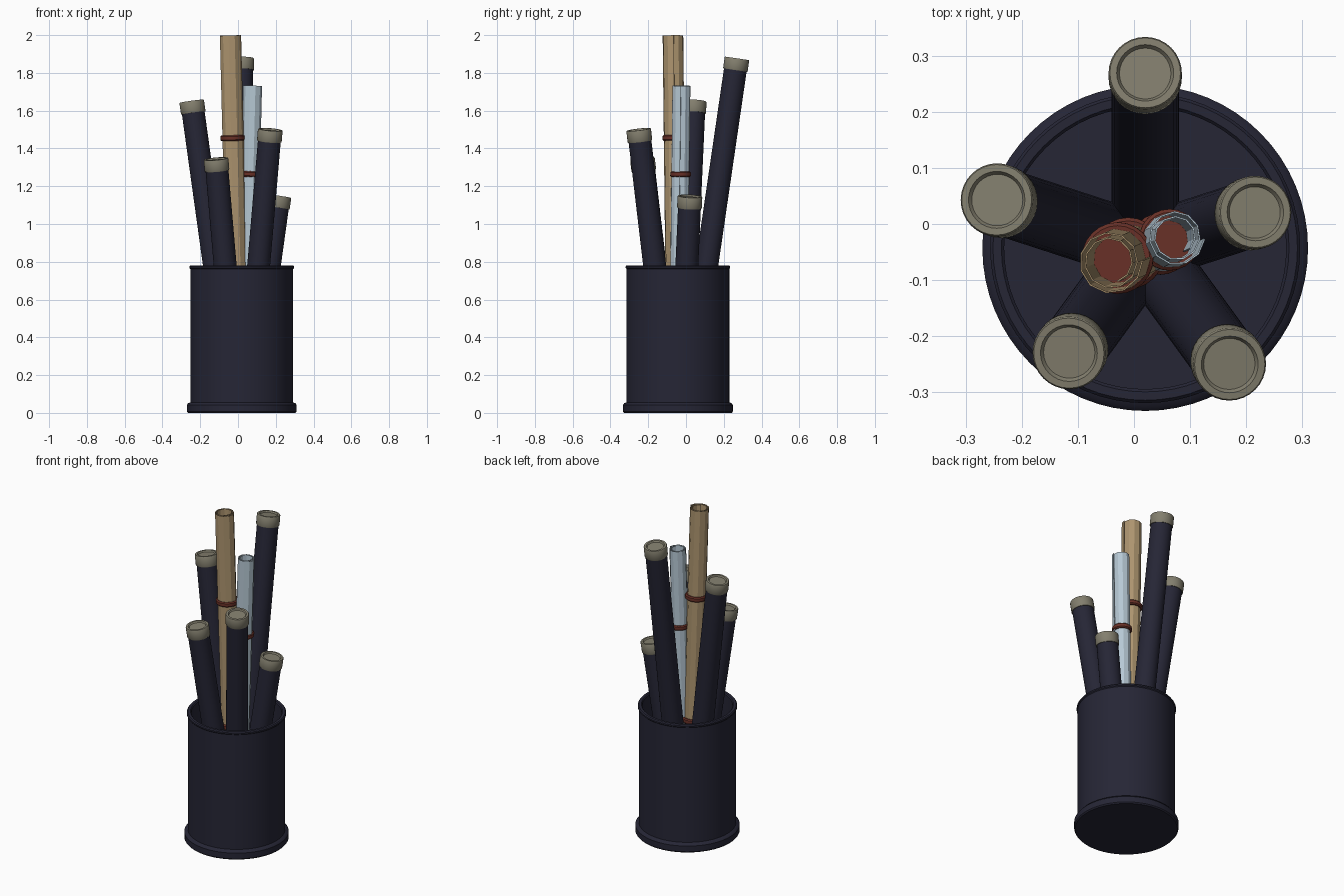
import bpy, bmesh, math
from mathutils import Vector

if "Cube" in bpy.data.objects:
    bpy.data.objects.remove(bpy.data.objects["Cube"])

CX, CY = 0.02, -0.043  # axis of the holder


def material(name, rgb):
    m = bpy.data.materials.new(name)
    m.diffuse_color = (*rgb, 1)
    m.use_nodes = True
    m.node_tree.nodes["Principled BSDF"].inputs["Base Color"].default_value = m.diffuse_color
    return m


NAVY = material("dark navy", (0.019, 0.019, 0.036))
CAP = material("khaki grey", (0.225, 0.21, 0.155))
TAN = material("tan paper", (0.42, 0.30, 0.16))
BLUE = material("pale blue paper", (0.47, 0.58, 0.66))
RED = material("rust red", (0.14, 0.03, 0.02))


def finish(name, bm, mat, base, axis, smooth=True):
    """Turn a bmesh built along +z into an object standing along axis."""
    bmesh.ops.recalc_face_normals(bm, faces=bm.faces)
    me = bpy.data.meshes.new(name)
    bm.to_mesh(me)
    bm.free()
    ob = bpy.data.objects.new(name, me)
    bpy.context.collection.objects.link(ob)
    me.materials.append(mat)
    ob.location = base
    ob.rotation_mode = 'QUATERNION'
    ob.rotation_quaternion = Vector((0, 0, 1)).rotation_difference(Vector(axis))
    if smooth:
        bpy.ops.object.select_all(action='DESELECT')
        ob.select_set(True)
        bpy.context.view_layer.objects.active = ob
        bpy.ops.object.shade_smooth_by_angle(angle=math.radians(35))
    return ob


def lathe(name, profile, mat, base, axis=(0, 0, 1), n=32):
    bm = bmesh.new()
    vs = [bm.verts.new((r, 0, z)) for r, z in profile]
    es = [bm.edges.new(p) for p in zip(vs, vs[1:])]
    bmesh.ops.spin(bm, geom=vs + es, cent=(0, 0, 0), axis=(0, 0, 1),
                   angle=2 * math.pi, steps=n, use_merge=True)
    bmesh.ops.remove_doubles(bm, verts=bm.verts, dist=1e-5)
    return finish(name, bm, mat, base, axis)


# holder: wall, foot flange, rolled rim, floor
lathe("holder", [(0, 0), (0.285, 0), (0.291, 0.007), (0.291, 0.042), (0.284, 0.051),
                 (0.272, 0.056), (0.272, 0.762), (0.277, 0.767), (0.277, 0.775),
                 (0.272, 0.781), (0.257, 0.781), (0.252, 0.775), (0.252, 0.05), (0, 0.05)],
      NAVY, (CX, CY, 0), n=64)

# five capped tubes fanned out evenly: angle, radius and height of the cap top
tubes = [(90, 0.313, 1.877), (162, 0.279, 1.650), (18, 0.207, 1.147),
         (234, 0.232, 1.345), (306, 0.257, 1.500)]
for i, (deg, r, h) in enumerate(tubes, 1):
    c, s = math.cos(math.radians(deg)), math.sin(math.radians(deg))
    top = Vector((CX + r * c, CY + r * s, h))
    foot = top - Vector((0.146 * c, 0.146 * s, 1)) * (h - 0.062)
    axis = (top - foot).normalized()
    L = (top - foot).length
    lathe(f"tube_{i}", [(0, 0), (0.0605, 0), (0.0605, L - 0.02), (0, L - 0.02)],
          NAVY, foot, axis)
    lathe(f"tube_cap_{i}", [(0.058, L - 0.063), (0.064, L - 0.063), (0.0655, L - 0.06),
                            (0.0655, L - 0.004), (0.063, L), (0.051, L), (0.048, L - 0.005),
                            (0.046, L - 0.008), (0, L - 0.008)], CAP, foot, axis)


def paper_roll(name, mat, foot, top, r_in, r_out, turns, start, band_r):
    """Flat-sided spiral sheet held by two solid bands."""
    foot, top = Vector(foot), Vector(top)
    axis = (top - foot).normalized()
    L = (top - foot).length
    bm = bmesh.new()
    n = int(turns * 11)
    rows = []
    for k in range(n + 1):
        a = math.radians(start) + 2 * math.pi * turns * k / n
        r = r_in + (r_out - r_in) * k / n
        rows.append([bm.verts.new((r * math.cos(a), r * math.sin(a), z)) for z in (0, L)])
    for (a, b), (c, d) in zip(rows, rows[1:]):
        bm.faces.new((a, c, d, b))
    ob = finish(name, bm, mat, foot, axis, smooth=False)
    mod = ob.modifiers.new("thickness", 'SOLIDIFY')
    mod.thickness = 0.003
    mod.offset = 0
    for tag, f in (("lower", 0.33), ("upper", 0.72)):
        z, h = f * L, 0.015
        lathe(f"{name}_{tag}_band", [(0, z - h), (band_r - 0.006, z - h), (band_r, z - h + 0.006),
                                     (band_r, z + h - 0.006), (band_r - 0.006, z + h), (0, z + h)],
              RED, foot, axis, n=24)


# two rolled sheets leaning apart in the middle
paper_roll("tan_roll", TAN, (0.006, -0.045, 0.06), (-0.043, -0.067, 1.998),
           0.038, 0.058, 2.2, -70, 0.064)
paper_roll("blue_roll", BLUE, (0.034, -0.042, 0.06), (0.075, -0.023, 1.732),
           0.033, 0.051, 2.1, -40, 0.055)
